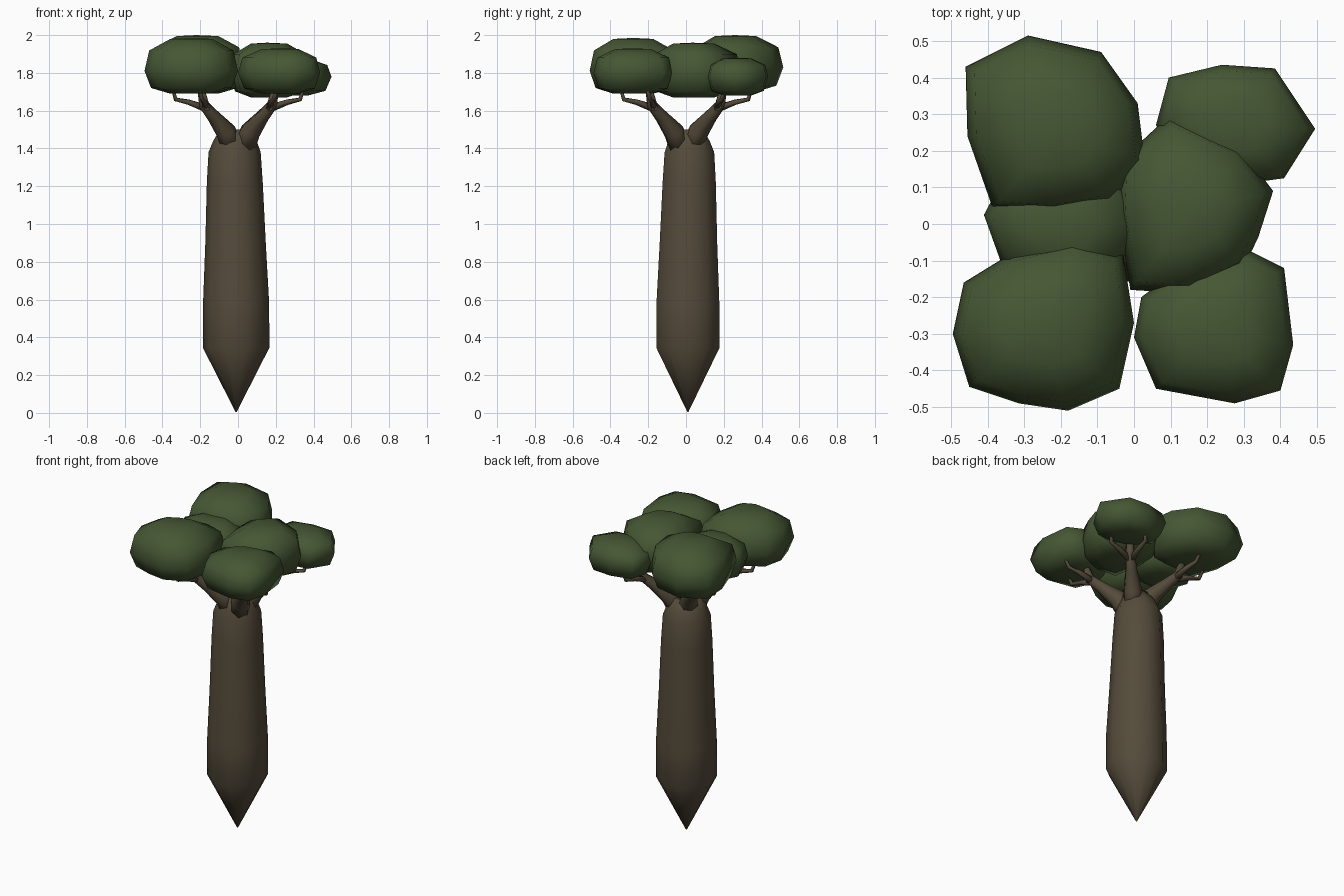
import bpy, bmesh, math
from mathutils import Vector

cube = bpy.data.objects.get("Cube")
if cube:
    bpy.data.objects.remove(cube)


def material(name, rgb):
    mat = bpy.data.materials.new(name)
    mat.use_nodes = True
    colour = (*rgb, 1)
    mat.diffuse_color = colour
    bsdf = next(n for n in mat.node_tree.nodes if n.type == 'BSDF_PRINCIPLED')
    bsdf.inputs["Base Color"].default_value = colour
    bsdf.inputs["Roughness"].default_value = 0.9
    return mat


BARK = material("brown bark", (0.09, 0.07, 0.043))
LEAF = material("dark green leaves", (0.06, 0.095, 0.034))


def loft(name, rings, mat):
    """Skin a stack of equal-length rings and close both ends with a fan."""
    bm = bmesh.new()
    loops = [[bm.verts.new(p) for p in ring] for ring in rings]
    n = len(loops[0])
    for a, b in zip(loops, loops[1:]):
        for i in range(n):
            j = (i + 1) % n
            bm.faces.new((a[i], a[j], b[j], b[i]))
    for loop in (loops[0], loops[-1]):
        cap = bm.faces.new(loop)
        bmesh.ops.poke(bm, faces=[cap])
    bmesh.ops.recalc_face_normals(bm, faces=bm.faces)
    for f in bm.faces:
        f.smooth = True
    mesh = bpy.data.meshes.new(name)
    bm.to_mesh(mesh)
    bm.free()
    mesh.materials.append(mat)
    obj = bpy.data.objects.new(name, mesh)
    bpy.context.collection.objects.link(obj)
    return obj


def circle(centre, radius, u, v, sides):
    return [centre + radius * (math.cos(t) * u + math.sin(t) * v)
            for t in (math.tau * i / sides for i in range(sides))]


def tube(name, path, radii, sides=7):
    pts = [Vector(p) for p in path]
    rings = []
    for i, p in enumerate(pts):
        d = (pts[min(i + 1, len(pts) - 1)] - pts[max(i - 1, 0)]).normalized()
        u = d.cross(Vector((1, -1, 0.1))).normalized()
        rings.append(circle(p, radii[i], u, d.cross(u), sides))
    return loft(name, rings, BARK)


# Swollen trunk tapering to a point at the root: (height, radius, sideways lean)
TRUNK = [(0.005, 0.003, 0.01), (0.345, 0.176, 0.01), (0.58, 0.175, 0.01),
         (0.9, 0.16, 0.013), (1.22, 0.148, 0.017), (1.38, 0.138, 0.018),
         (1.44, 0.115, 0.016), (1.5, 0.085, 0.01)]
X, Y = Vector((1, 0, 0)), Vector((0, 1, 0))
trunk = loft("trunk", [circle(Vector((-o, o, z)), r, X, Y, 10)
                       for z, r, o in TRUNK], BARK)
# Sink the crown centre so the limbs part in a shallow fork
max(trunk.data.vertices, key=lambda v: v.co.z - 0.1 * v.co.xy.length).co.z = 1.47

# Four diagonal limbs, each splitting into three twigs
for side_x, x_name in ((-1, "right"), (1, "left")):
    for side_y, y_name in ((-1, "front"), (1, "back")):
        def spot(out, z, across=0):
            return (side_x * (out + across), side_y * (out - across), z)

        label = f"{y_name}_{x_name}"
        tube(label + "_limb",
             [spot(0.03, 1.4), spot(0.065, 1.49), spot(0.13, 1.57),
              spot(0.18, 1.63), spot(0.2, 1.73)],
             [0.06, 0.055, 0.036, 0.028, 0.018])
        for k, across in enumerate((-0.07, 0.07)):
            tube(f"{label}_twig_{k + 1}",
                 [spot(0.165, 1.61), spot(0.22, 1.645, across * 0.6),
                  spot(0.26, 1.66, across), spot(0.28, 1.73, across)],
                 [0.022, 0.015, 0.012, 0.008], 6)

# Flattened leaf clumps: bottom, rim and top heights, then the plan outline
CLUMPS = {
    "leaves_front_right": (1.69, 1.81, 1.985, [
        (-.465, -.16), (-.335, -.08), (-.16, -.04), (-.03, -.08), (0, -.27),
        (-.04, -.45), (-.18, -.51), (-.315, -.49), (-.45, -.445), (-.495, -.3)]),
    "leaves_back_right": (1.7, 1.83, 2.0, [
        (-.46, .43), (-.29, .515), (-.09, .47), (.01, .33), (.03, .17),
        (-.06, .06), (-.22, .03), (-.385, .04), (-.455, .24)]),
    "leaves_front_left": (1.69, 1.8, 1.93, [
        (0, -.31), (.06, -.45), (.275, -.49), (.4, -.455), (.435, -.33),
        (.41, -.12), (.31, -.07), (.15, -.1), (.02, -.2)]),
    "leaves_back_left": (1.68, 1.78, 1.88, [
        (.095, .4), (.24, .435), (.385, .425), (.495, .26), (.41, .125),
        (.3, .11), (.15, .14), (.06, .27)]),
    "leaves_middle_left": (1.67, 1.8, 1.96, [
        (.095, .295), (-.04, .17), (-.045, .04), (-.01, -.18), (.15, -.19),
        (.3, -.12), (.34, -.035), (.38, .09), (.29, .21)]),
    "leaves_middle_right": (1.69, 1.8, 1.92, [
        (-.41, .025), (-.365, -.1), (-.23, -.17), (-.06, -.15), (.02, 0),
        (-.04, .13), (-.2, .18), (-.36, .12)]),
}
# Clump cross-section: (share of outline, share of height towards bottom or top)
SECTION = [(0.45, -1), (0.86, -0.75), (1, 0), (0.9, 0.62), (0.45, 0.97)]

for name, (low, rim, top, outline) in CLUMPS.items():
    mid = sum((Vector(p) for p in outline), Vector((0, 0))) / len(outline)
    rings = []
    for share, lift in SECTION:
        z = rim + lift * (top - rim if lift > 0 else rim - low)
        rings.append([(*(mid + share * (Vector(p) - mid)), z) for p in outline])
    clump = loft(name, rings, LEAF)
    # Raise the crown point to the full height
    max(clump.data.vertices, key=lambda v: v.index).co.z = top
